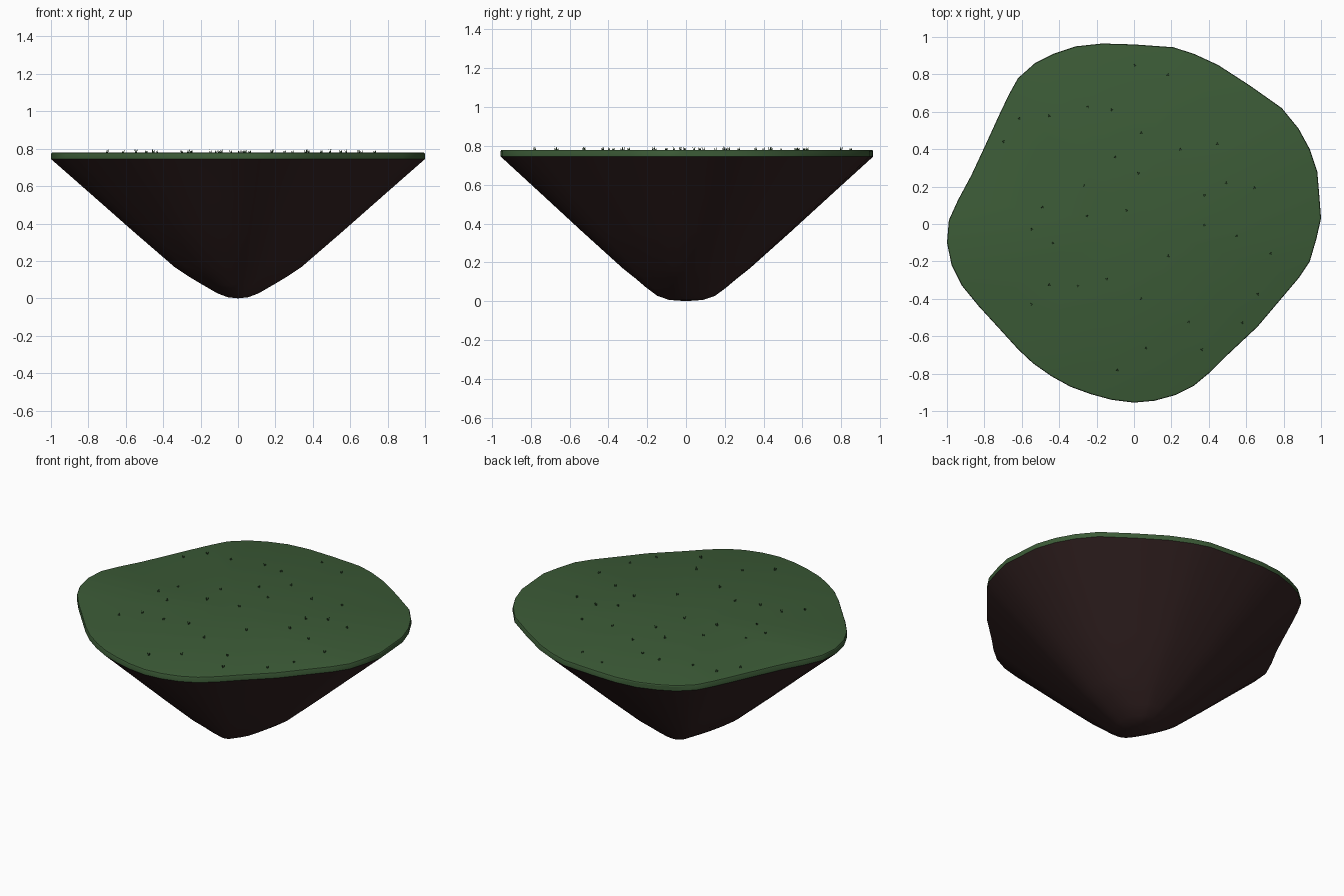
import bpy, bmesh, math, random

if "Cube" in bpy.data.objects:
    bpy.data.objects.remove(bpy.data.objects["Cube"])

random.seed(4)

# Outline of the island seen from above
OUTLINE = [
    (.99, .16), (.98, .28), (.94, .40), (.88, .51), (.79, .62), (.62, .74), (.45, .85),
    (.32, .91), (.21, .945), (0, .96), (-.17, .965), (-.31, .95), (-.43, .91), (-.53, .86),
    (-.62, .78), (-.67, .69), (-.72, .585), (-.80, .41), (-.87, .26), (-.94, .13),
    (-.99, .02), (-1, -.10), (-.975, -.22), (-.92, -.33), (-.83, -.44), (-.72, -.56),
    (-.62, -.67), (-.54, -.745), (-.44, -.815), (-.34, -.87), (-.23, -.91), (-.12, -.94),
    (0, -.955), (.11, -.945), (.22, -.915), (.32, -.865), (.41, -.79), (.50, -.70),
    (.66, -.55), (.77, -.42), (.88, -.29), (.94, -.20), (.975, -.08), (1, .03)]


def material(name, rgb):
    m = bpy.data.materials.new(name)
    m.diffuse_color = (*rgb, 1)
    m.use_nodes = True
    m.node_tree.nodes["Principled BSDF"].inputs["Base Color"].default_value = m.diffuse_color
    return m


def finish(bm, name, mat, angle=None):
    bmesh.ops.recalc_face_normals(bm, faces=bm.faces)
    me = bpy.data.meshes.new(name)
    bm.to_mesh(me)
    bm.free()
    ob = bpy.data.objects.new(name, me)
    bpy.context.collection.objects.link(ob)
    me.materials.append(mat)
    if angle:
        bpy.ops.object.select_all(action='DESELECT')
        ob.select_set(True)
        bpy.context.view_layer.objects.active = ob
        bpy.ops.object.shade_smooth_by_angle(angle=math.radians(angle))
    return ob


def loft(bm, rings):
    """Bridge scaled copies of the outline; each ring is (x scale, y scale, z)."""
    loops = [[bm.verts.new((x * sx, y * sy, z)) for x, y in OUTLINE] for sx, sy, z in rings]
    n = len(OUTLINE)
    for a, b in zip(loops, loops[1:]):
        for i in range(n):
            j = (i + 1) % n
            bm.faces.new((a[i], a[j], b[j], b[i]))
    return loops


def fan(bm, loop, z):
    c = bm.verts.new((0, 0, z))
    for i, v in enumerate(loop):
        bm.faces.new((v, loop[(i + 1) % len(loop)], c))


# Rock underside: straight cone ending in a rounded tip
bm = bmesh.new()
loops = loft(bm, [(1, 1, .745), (.78, .78, .552), (.56, .56, .358), (.34, .34, .168),
                  (.26, .27, .115), (.185, .215, .07), (.11, .155, .027), (.055, .09, .006)])
fan(bm, loops[-1], 0)
finish(bm, "rock_base", material("rock", (.034, .016, .016)), 60)

# Grass slab with softened rim
bm = bmesh.new()
loops = loft(bm, [(1, 1, .745), (1, 1, .773), (.997, .997, .778), (.99, .99, .78)])
fan(bm, loops[0], .745)
fan(bm, loops[-1], .78)
finish(bm, "grass_top", material("grass", (.045, .105, .038)), 30)

# Small evenly scattered tufts, three slim blades each
spots = []
while len(spots) < 36:
    a, r = random.uniform(0, math.tau), .85 * math.sqrt(random.random())
    p = (r * math.cos(a), r * math.sin(a))
    if all(math.dist(p, q) > .13 for q in spots):
        spots.append(p)
bm = bmesh.new()
for x, y in spots:
    turn = random.uniform(0, math.tau)
    h = random.uniform(.012, .018)
    for k in range(3):
        a = turn + k * math.tau / 3
        dx, dy = math.cos(a), math.sin(a)
        base = [bm.verts.new((x + .004 * dx + .003 * math.cos(a + t),
                              y + .004 * dy + .003 * math.sin(a + t), .779))
                for t in (0, 2.1, 4.2)]
        tip = bm.verts.new((x + .008 * dx, y + .008 * dy, .78 + h))
        for i in range(3):
            bm.faces.new((base[i], base[(i + 1) % 3], tip))
finish(bm, "grass_tufts", material("tuft", (.03, .075, .028)))
